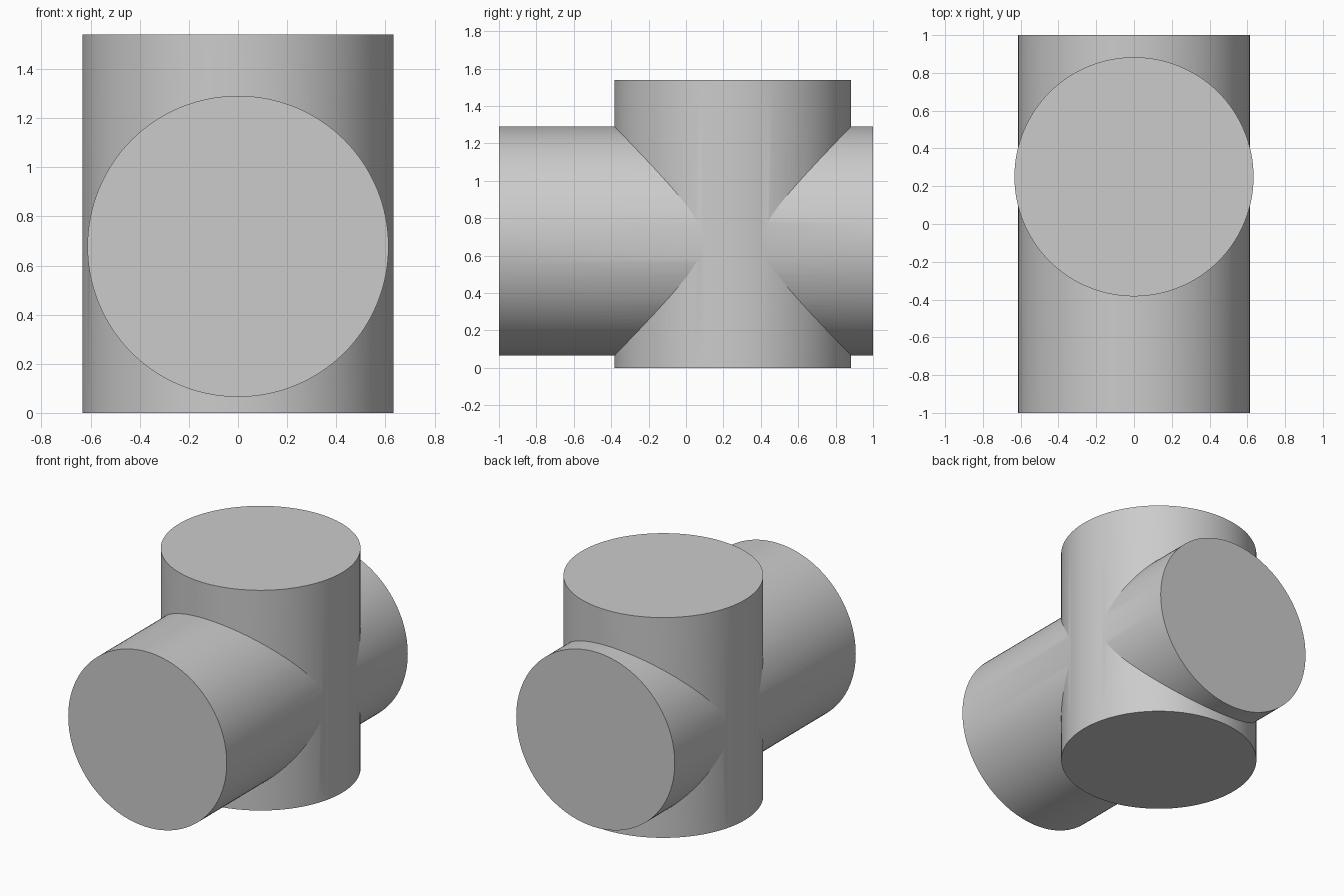
import bpy, math

cube = bpy.data.objects.get("Cube")
if cube:
    bpy.data.objects.remove(cube, do_unlink=True)

grey = bpy.data.materials.new("plain grey")
grey.use_nodes = True
colour = (0.6, 0.6, 0.6, 1)
grey.diffuse_color = colour
grey.node_tree.nodes["Principled BSDF"].inputs["Base Color"].default_value = colour


def cylinder(name, radius, length, centre, rotation=(0, 0, 0)):
    bpy.ops.mesh.primitive_cylinder_add(vertices=128, radius=radius, depth=length,
                                        location=centre, rotation=rotation)
    obj = bpy.context.object
    obj.name = obj.data.name = name
    obj.data.materials.append(grey)
    return obj


# Horizontal pipe running front to back
cross_pipe = cylinder("cross_pipe", 0.613, 2, (0, 0, 0.678), (math.pi / 2, 0, 0))

# Slightly wider upright pipe, set towards the back
pipe_cross = cylinder("pipe_cross", 0.633, 1.54, (0, 0.25, 0.77))

# Fuse both into one solid
union = pipe_cross.modifiers.new("union", "BOOLEAN")
union.operation = "UNION"
union.solver = "EXACT"
union.object = cross_pipe
bpy.ops.object.modifier_apply(modifier=union.name)
bpy.data.objects.remove(cross_pipe, do_unlink=True)

# Smooth walls with crisp rims and seams
bpy.ops.object.shade_smooth_by_angle(angle=math.radians(20))
